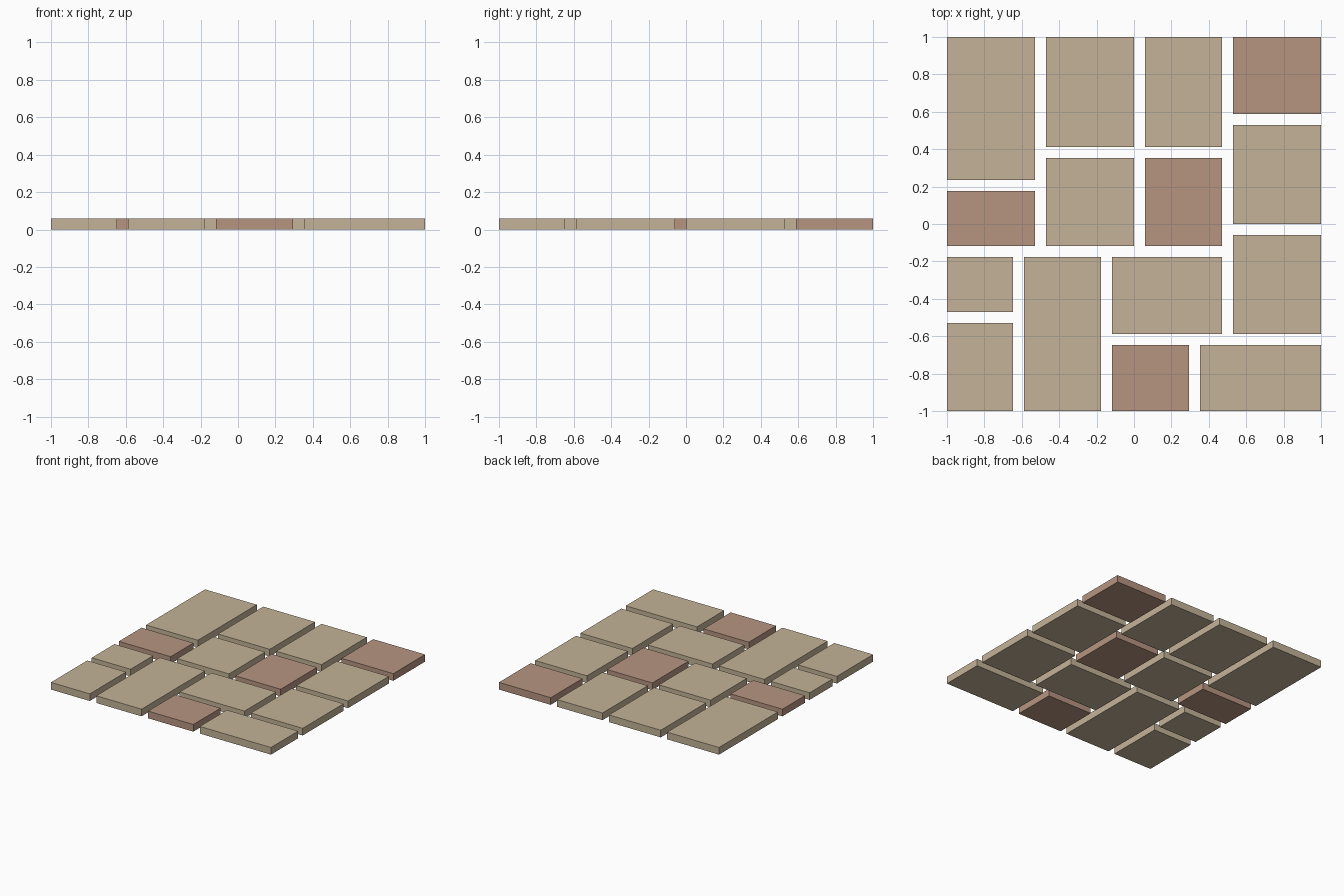
import bpy
import bmesh
from mathutils import Matrix

if "Cube" in bpy.data.objects:
    bpy.data.objects.remove(bpy.data.objects["Cube"])

U = 1 / 17  # paving module: gap width and slab thickness


def material(name, rgb):
    m = bpy.data.materials.new(name)
    m.diffuse_color = (*rgb, 1)
    m.use_nodes = True
    m.node_tree.nodes["Principled BSDF"].inputs["Base Color"].default_value = m.diffuse_color
    return m


TAN = material("tan_stone", (0.55, 0.45, 0.31))
RED = material("red_stone", (0.47, 0.30, 0.22))


def slab(name, x0, x1, y0, y1, mat):
    """Box slab standing on z = 0, bounds given in modules."""
    bm = bmesh.new()
    centre = Matrix.Translation(((x0 + x1) / 2 * U, (y0 + y1) / 2 * U, U / 2))
    size = Matrix.Diagonal(((x1 - x0) * U, (y1 - y0) * U, U, 1))
    bmesh.ops.create_cube(bm, size=1, matrix=centre @ size)
    mesh = bpy.data.meshes.new(name)
    bm.to_mesh(mesh)
    bm.free()
    mesh.materials.append(mat)
    bpy.context.collection.objects.link(bpy.data.objects.new(name, mesh))


# tan paving slabs
tan_slabs = [
    (-17, -9, 4, 17), (-8, 0, 7, 17), (1, 8, 7, 17),
    (9, 17, 0, 9), (-8, 0, -2, 6), (9, 17, -10, -1),
    (-17, -11, -8, -3), (-17, -11, -17, -9), (-10, -3, -17, -3),
    (-2, 8, -10, -3), (6, 17, -17, -11),
]
# red accent slabs
red_slabs = [(9, 17, 10, 17), (-17, -9, -2, 3), (1, 8, -2, 6), (-2, 5, -17, -11)]

for i, b in enumerate(tan_slabs, 1):
    slab(f"tan_slab_{i}", *b, TAN)
for i, b in enumerate(red_slabs, 1):
    slab(f"red_slab_{i}", *b, RED)
